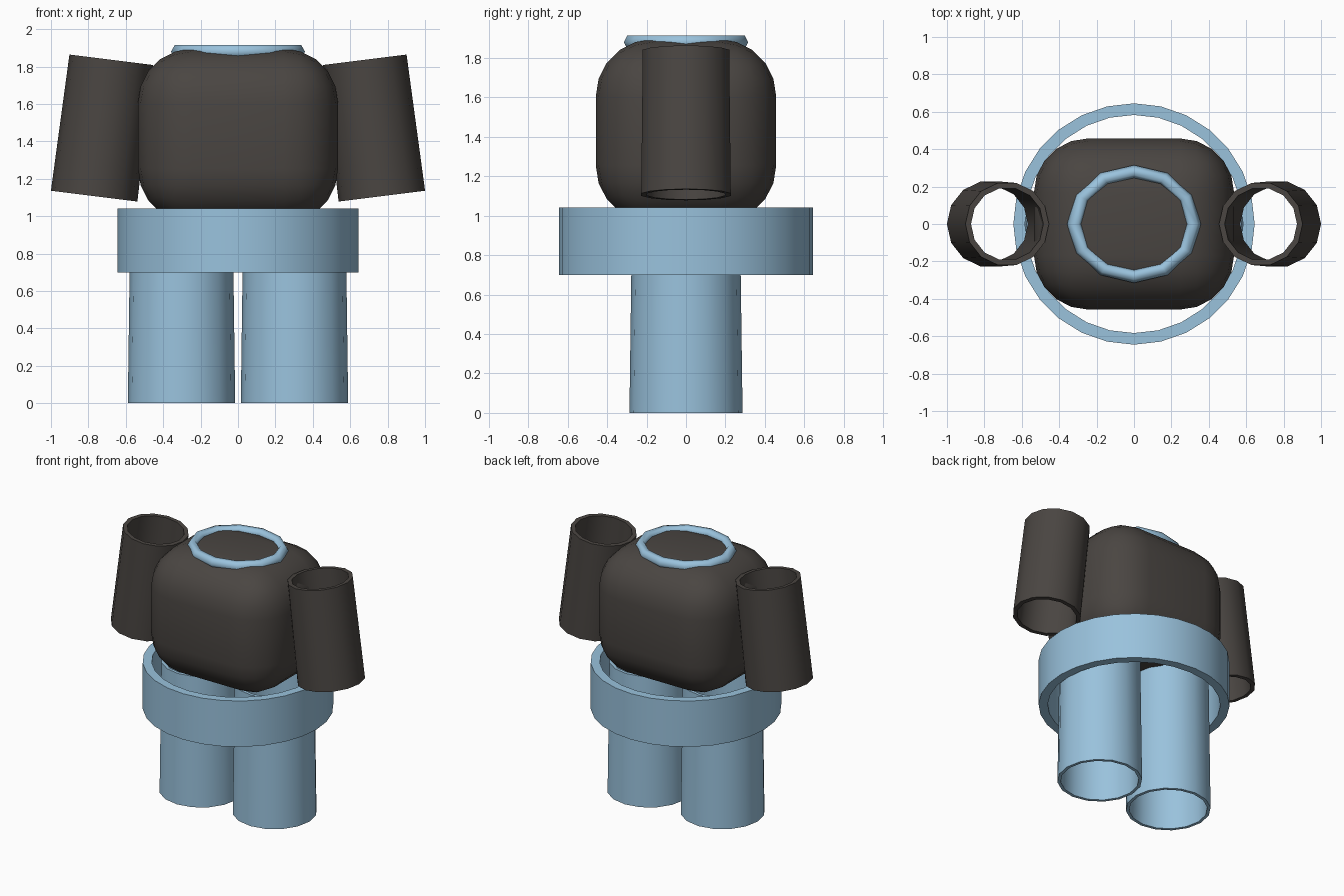
import bpy, bmesh, math
from mathutils import Matrix, Vector

if "Cube" in bpy.data.objects:
    bpy.data.objects.remove(bpy.data.objects["Cube"])


def material(name, rgb):
    m = bpy.data.materials.new(name)
    m.diffuse_color = (*rgb, 1)
    m.use_nodes = True
    m.node_tree.nodes["Principled BSDF"].inputs["Base Color"].default_value = m.diffuse_color
    return m


dark = material("dark_cloth", (0.068, 0.060, 0.054))
blue = material("blue_trim", (0.32, 0.54, 0.72))


def finish(obj, name, mat, angle=40):
    obj.name = name
    obj.data.materials.append(mat)
    bpy.ops.object.select_all(action='DESELECT')
    obj.select_set(True)
    bpy.context.view_layer.objects.active = obj
    bpy.ops.object.shade_smooth_by_angle(angle=math.radians(angle))
    return obj


def tube(name, bottom, top, r_bottom, r_top, wall, sides, mat):
    """Open, hollow, slightly tapered tube between two points."""
    bottom, top = Vector(bottom), Vector(top)
    length = (top - bottom).length
    profile = [(r_bottom, 0), (r_top, length),
               (r_top - wall, length), (r_bottom - wall, 0)]
    bm = bmesh.new()
    loops = []
    for r, z in profile:
        loops.append([bm.verts.new((r * math.cos(2 * math.pi * i / sides),
                                    r * math.sin(2 * math.pi * i / sides), z))
                      for i in range(sides)])
    for k in range(4):
        a, b = loops[k], loops[(k + 1) % 4]
        for i in range(sides):
            j = (i + 1) % sides
            bm.faces.new((a[i], a[j], b[j], b[i]))
    tilt = math.atan2(top.x - bottom.x, top.z - bottom.z)
    bm.transform(Matrix.Translation(bottom) @ Matrix.Rotation(tilt, 4, 'Y'))
    me = bpy.data.meshes.new(name)
    bm.to_mesh(me)
    bm.free()
    obj = bpy.data.objects.new(name, me)
    bpy.context.collection.objects.link(obj)
    return finish(obj, name, mat)


# Torso: heavily rounded box
bm = bmesh.new()
bmesh.ops.create_cube(bm, size=1)
bm.transform(Matrix.Translation((0, 0, 1.43)) @ Matrix.Diagonal((1.07, 0.915, 0.93, 1)))
bmesh.ops.bevel(bm, geom=bm.edges[:], offset=0.29, segments=5, profile=0.5, affect='EDGES')
mesh = bpy.data.meshes.new("torso")
bm.to_mesh(mesh)
bm.free()
torso = bpy.data.objects.new("torso", mesh)
bpy.context.collection.objects.link(torso)
finish(torso, "torso", dark)

# Collar: oval low-poly torus
bpy.ops.mesh.primitive_torus_add(major_segments=12, minor_segments=6,
                                 major_radius=0.318, minor_radius=0.04,
                                 location=(0, 0, 1.88))
collar = bpy.context.object
collar.data.transform(Matrix.Diagonal((1, 0.88, 1, 1)))
finish(collar, "collar", blue, 65)

# Waist ring
tube("waist_ring", (0, 0, 0.70), (0, 0, 1.042), 0.645, 0.645, 0.062, 28, blue)

# Sleeves and trouser legs, mirrored in x
for side, s in (("left", -1), ("right", 1)):
    tube(side + "_sleeve", (s * 0.769, 0, 1.107), (s * 0.678, 0, 1.836),
         0.233, 0.225, 0.03, 14, dark)
    tube(side + "_leg", (s * 0.302, 0, 0), (s * 0.302, 0, 0.97),
         0.287, 0.274, 0.022, 16, blue)
